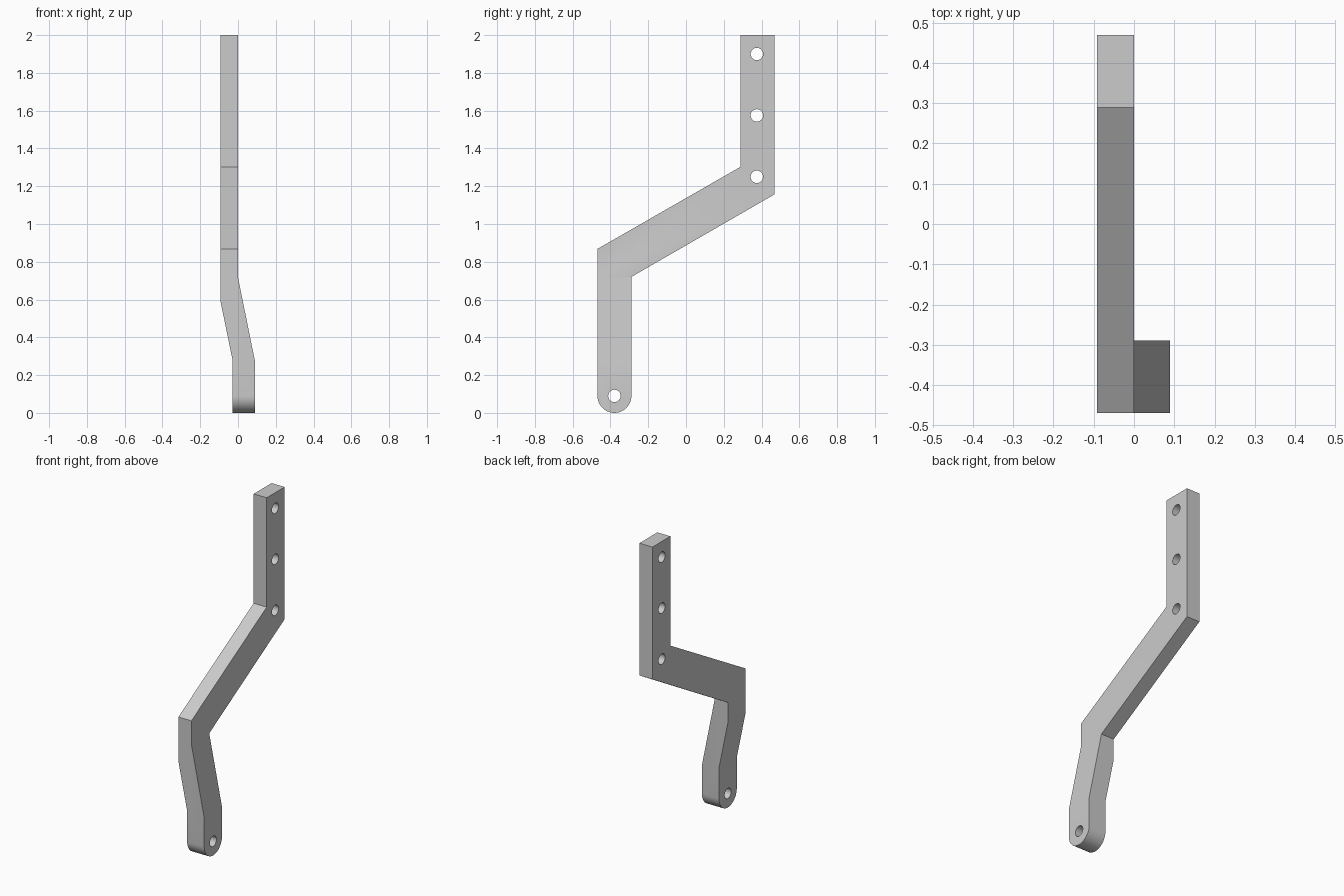
import bpy, bmesh, math
from mathutils import Vector

if "Cube" in bpy.data.objects:
    bpy.data.objects.remove(bpy.data.objects["Cube"], do_unlink=True)

steel = bpy.data.materials.new("light_grey_metal")
steel.use_nodes = True
GREY = (0.6, 0.6, 0.6, 1)
steel.diffuse_color = GREY
steel.node_tree.nodes["Principled BSDF"].inputs["Base Color"].default_value = GREY


def prism(name, outline, to_3d, depth):
    """Extrude a closed 2D outline through the given depth vector."""
    bm = bmesh.new()
    face = bm.faces.new([bm.verts.new(to_3d(a, b)) for a, b in outline])
    extruded = bmesh.ops.extrude_face_region(bm, geom=[face])["geom"]
    moved = [v for v in extruded if isinstance(v, bmesh.types.BMVert)]
    bmesh.ops.translate(bm, verts=moved, vec=Vector(depth))
    bmesh.ops.recalc_face_normals(bm, faces=bm.faces)
    mesh = bpy.data.meshes.new(name)
    bm.to_mesh(mesh)
    bm.free()
    mesh.materials.append(steel)
    obj = bpy.data.objects.new(name, mesh)
    bpy.context.collection.objects.link(obj)
    return obj


def arc(cy, cz, radius, start, end, steps):
    angles = [start + (end - start) * i / steps for i in range(steps + 1)]
    return [(cy + radius * math.cos(t), cz + radius * math.sin(t)) for t in angles]


def side_prism(name, outline):
    return prism(name, outline, lambda y, z: (-0.5, y, z), (1, 0, 0))


def boolean(target, cutter, operation):
    mod = target.modifiers.new(operation.lower(), "BOOLEAN")
    mod.operation, mod.solver, mod.object = operation, "EXACT", cutter
    bpy.context.view_layer.objects.active = target
    bpy.ops.object.modifier_apply(modifier=mod.name)
    bpy.data.objects.remove(cutter, do_unlink=True)


# Cranked side outline with a rounded foot
foot_y, foot_z, foot_r = -0.379, 0.09, 0.09
side = arc(foot_y, foot_z, foot_r, math.pi, 2 * math.pi, 20)
side += [(-0.289, 0.72), (0.469, 1.157), (0.469, 2.0),
         (0.289, 2.0), (0.289, 1.303), (-0.469, 0.868)]
bracket = side_prism("bracket_arm", side)

# Front outline: bar with a joggle offset toward the foot
front = [(-0.03, -0.2), (0.09, -0.2), (0.09, 0.273), (0.0, 0.717),
         (0.0, 2.2), (-0.092, 2.2), (-0.092, 0.587), (-0.03, 0.285)]
joggle = prism("joggle_cutter", front, lambda x, z: (x, -1, z), (0, 2, 0))
boolean(bracket, joggle, "INTERSECT")

# Bolt holes: one in the foot, three along the upper bar
for y, z in [(foot_y, foot_z), (0.375, 1.25), (0.375, 1.575), (0.375, 1.9)]:
    circle = arc(y, z, 0.033, 0, 2 * math.pi, 24)[:-1]
    boolean(bracket, side_prism("hole_cutter", circle), "DIFFERENCE")

bpy.ops.object.select_all(action="DESELECT")
bracket.select_set(True)
bpy.context.view_layer.objects.active = bracket
bpy.ops.object.shade_smooth_by_angle(angle=math.radians(12))
